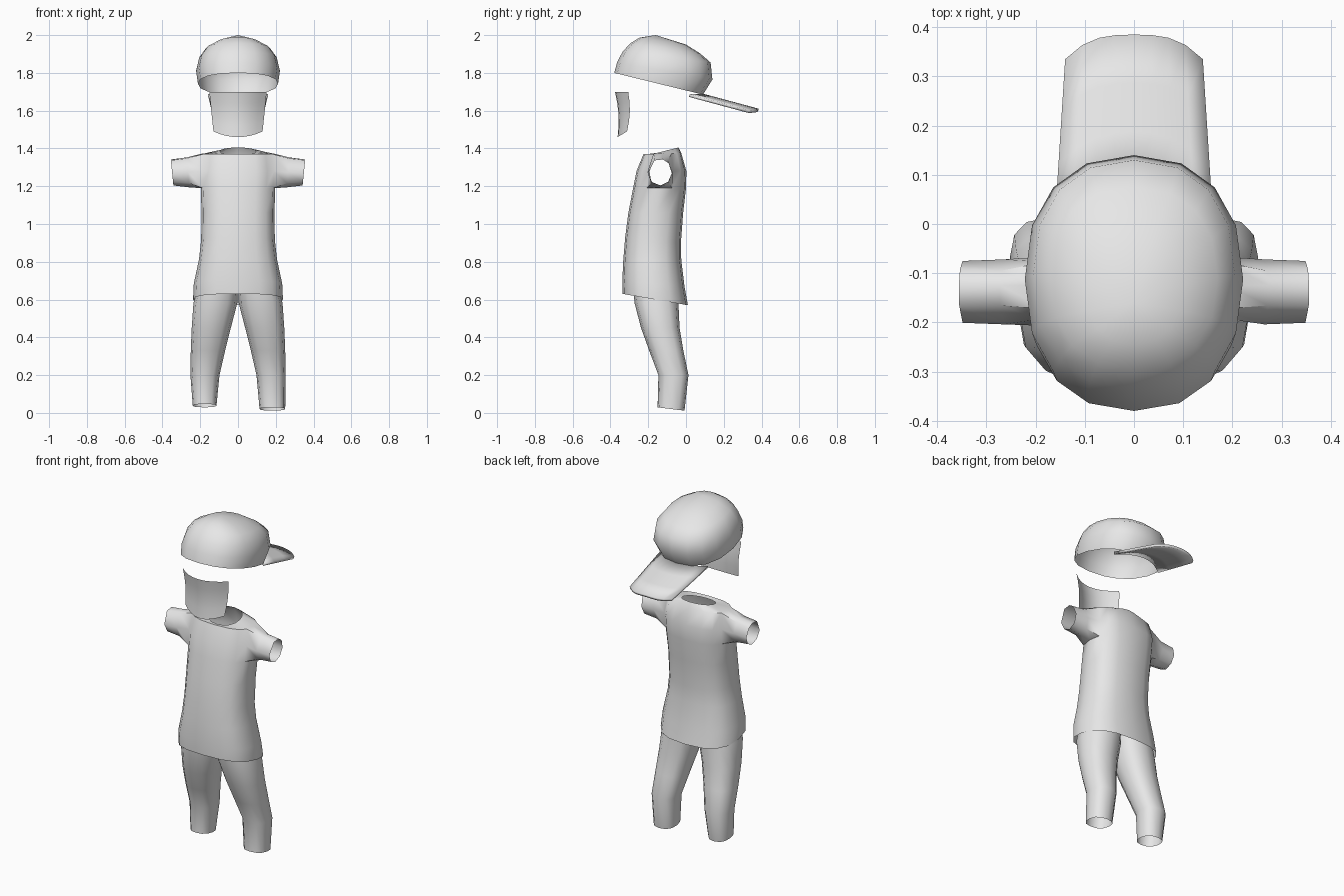
import bpy, bmesh, math

if "Cube" in bpy.data.objects:
    bpy.data.objects.remove(bpy.data.objects["Cube"])

grey = bpy.data.materials.new("light grey cloth")
grey.diffuse_color = (0.8, 0.8, 0.8, 1)
grey.use_nodes = True
grey.node_tree.nodes["Principled BSDF"].inputs["Base Color"].default_value = grey.diffuse_color


def finish(name, bm, angle=50):
    bmesh.ops.recalc_face_normals(bm, faces=bm.faces)
    me = bpy.data.meshes.new(name)
    bm.to_mesh(me)
    bm.free()
    ob = bpy.data.objects.new(name, me)
    bpy.context.collection.objects.link(ob)
    me.materials.append(grey)
    bpy.ops.object.select_all(action='DESELECT')
    ob.select_set(True)
    bpy.context.view_layer.objects.active = ob
    bpy.ops.object.shade_smooth_by_angle(angle=math.radians(angle))
    return ob


def ring(yf, zf, yb, zb, w, n=16, e=2.3, skew=0.0, cx=0.0):
    """Superellipse loop, tilted from a front point (yf, zf) to a back point (yb, zb)."""
    pts = []
    for i in range(n):
        a = 2 * math.pi * i / n
        c, s = math.cos(a), math.sin(a)
        px = math.copysign(abs(c) ** (2 / e), c)
        t = math.copysign(abs(s) ** (2 / e), s)
        k = (t + 1) / 2
        pts.append((cx + px * w * (1 + skew * t), yf + (yb - yf) * k, zf + (zb - zf) * k))
    return pts


def loft(bm, rings, apex=None):
    rows = [[bm.verts.new(p) for p in r] for r in rings]
    n = len(rows[0])
    faces = []
    for a, b in zip(rows, rows[1:]):
        faces.append([bm.faces.new((a[i], a[(i + 1) % n], b[(i + 1) % n], b[i])) for i in range(n)])
    if apex:
        top = bm.verts.new(apex)
        for i in range(n):
            bm.faces.new((rows[-1][i], rows[-1][(i + 1) % n], top))
    return faces


def sheet(bm, f, nu, nv):
    g = [[bm.verts.new(f(2 * i / nu - 1, j / nv)) for i in range(nu + 1)] for j in range(nv + 1)]
    for j in range(nv):
        for i in range(nu):
            bm.faces.new((g[j][i], g[j][i + 1], g[j + 1][i + 1], g[j + 1][i]))


# cap crown: open shell with a tilted rim
bm = bmesh.new()
loft(bm, [ring(-.38, 1.80, .09, 1.685, .212),
          ring(-.365, 1.855, .14, 1.765, .222),
          ring(-.337, 1.91, .13, 1.855, .205),
          ring(-.295, 1.957, .075, 1.903, .170),
          ring(-.245, 1.987, .0, 1.95, .10)], apex=(0, -.16, 2.0))
finish("cap_crown", bm, 60)


# cap brim, pointing backwards
def brim(u, v):
    y0, y1 = .09 - .07 * u * u, .385 - .05 * abs(u) ** 3
    y = y0 + (y1 - y0) * v
    return ((.16 - .02 * v) * u, y, 1.69 - .27 * (y - .09) - .022 * u * u)


bm = bmesh.new()
sheet(bm, brim, 8, 3)
ob = finish("cap_brim", bm, 40)
m = ob.modifiers.new("thickness", 'SOLIDIFY')
m.thickness = .015
m.offset = -1


# face cloth: thin curved sheet
def cloth(u, v):
    z0 = 1.46 + .03 * u * u
    belly = .012 * math.sin(math.pi * v)
    return ((.13 + .022 * v) * u, -.362 - .014 * v + belly + (.05 + .02 * v) * u * u,
            z0 + (1.70 - z0) * v)


bm = bmesh.new()
sheet(bm, cloth, 8, 4)
finish("face_cloth", bm)

# shirt body
bm = bmesh.new()
rows = loft(bm, [ring(-.335, .63, .01, .57, .238, e=2.6, skew=-.0),
                 ring(-.337, .70, -.008, .67, .234, e=2.6),
                 ring(-.332, .81, -.025, .81, .207, e=2.6),
                 ring(-.322, .93, -.027, .90, .195, e=2.6),
                 ring(-.305, 1.06, -.015, 1.06, .193, e=2.6),
                 ring(-.28, 1.19, .0, 1.19, .197, e=2.6),
                 ring(-.262, 1.28, .002, 1.28, .202, e=2.6),
                 ring(-.225, 1.37, -.025, 1.375, .190, e=2.6),
                 ring(-.20, 1.365, -.04, 1.405, .095, e=2.2)])
# armholes, each drawn out into an open sleeve
holes = [rows[r][c] for r in (5, 6) for c in (15, 0, 7, 8)]
bmesh.ops.delete(bm, geom=holes, context='FACES')
for side in (1, -1):
    edges = [e for e in bm.edges if e.is_boundary and
             all(v.co.x * side > .15 and 1.15 < v.co.z < 1.39 for v in e.verts)]
    for x, ry, rz in ((.265, .066, .080), (.349, .063, .070)):
        new = bmesh.ops.extrude_edge_only(bm, edges=edges)["geom"]
        edges = [g for g in new if isinstance(g, bmesh.types.BMEdge)]
        for v in [g for g in new if isinstance(g, bmesh.types.BMVert)]:
            a = math.atan2((v.co.z - 1.28) / .09, (v.co.y + .14) / .07)
            z = 1.274 + rz * math.sin(a)
            v.co = (side * (x + .1 * (z - 1.274)), -.138 + ry * math.cos(a), z)
finish("shirt", bm, 60)

# trouser legs: (z, front y, back y, inner x, outer x)
LEG = [(.66, -.28, -.045, .0, .215), (.58, -.272, -.04, .004, .236),
       (.45, -.238, -.034, .038, .245), (.33, -.195, -.014, .068, .25),
       (.20, -.146, .013, .098, .252), (.025, -.15, -.008, .114, .25)]
for name, side, lift, shrink in (("right_leg", -1, .015, .012), ("left_leg", 1, -.005, 0)):
    bm = bmesh.new()
    loops = []
    for z, yf, yb, xi, xo in LEG:
        k = max(0, 1 - z / .2)
        loops.append(ring(yf, z + lift * k + .01 * k, yb, z + lift * k - .01 * k,
                          (xo - shrink * k - xi) / 2, n=12, e=2.4,
                          cx=side * (xi + xo - shrink * k) / 2))
    loft(bm, loops)
    finish("trouser_" + name, bm, 60)
